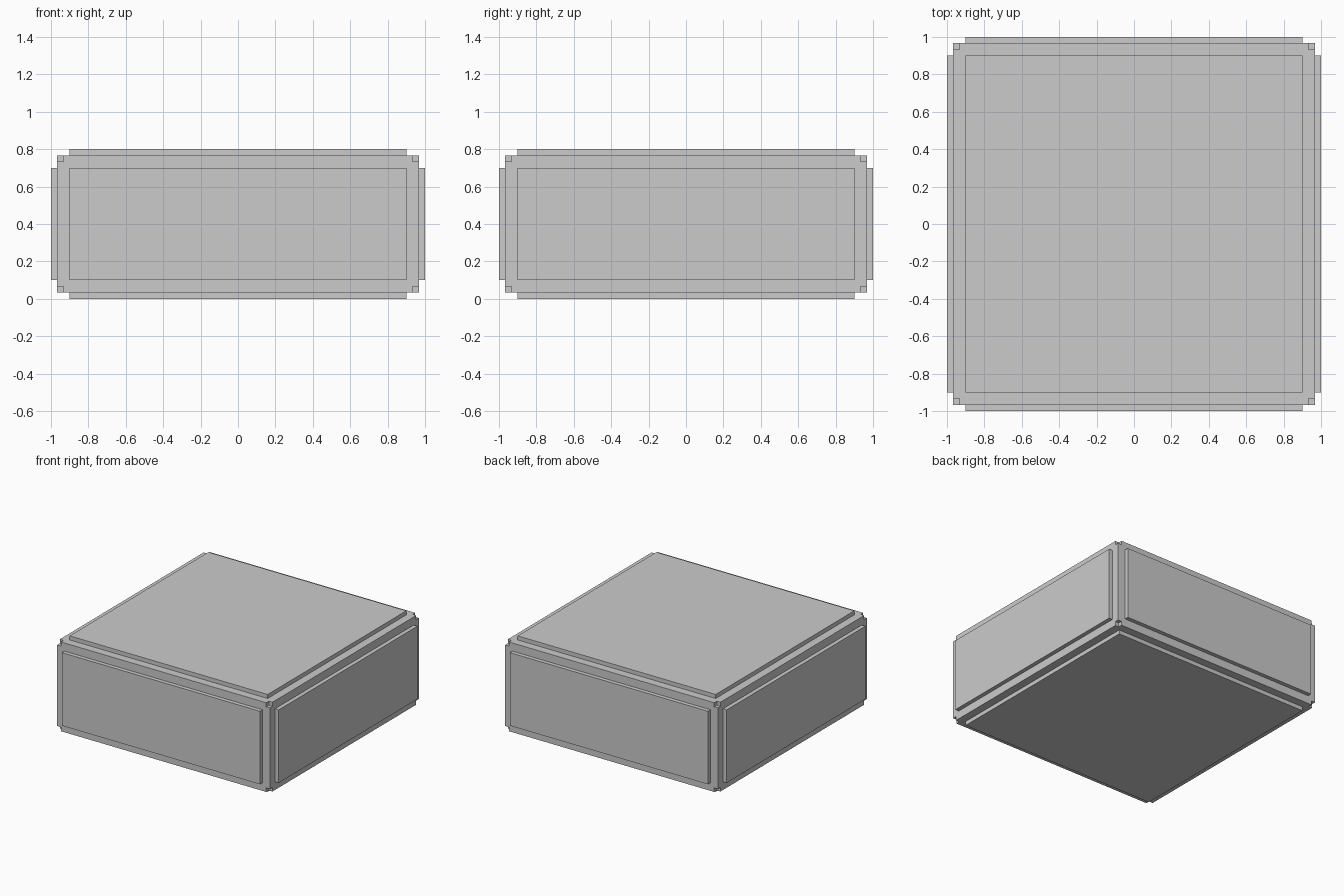
import bpy, bmesh
from mathutils import Vector

if "Cube" in bpy.data.objects:
    bpy.data.objects.remove(bpy.data.objects["Cube"])

HALF = Vector((1.0, 1.0, 0.4))
STEP = 0.1 / 3          # height and width of one stair step on the edges

# Each box is given by how many steps it is pulled in along x, y, z:
# three slabs form the raised panels, three form the stepped edge frame
BOXES = [(0, 3, 3), (3, 0, 3), (3, 3, 0),
         (1, 1, 2), (1, 2, 1), (2, 1, 1)]


def grid_lines(half):
    outer = [half - i * STEP for i in range(4)]
    return [-v for v in outer] + outer[::-1]


lines = [grid_lines(h) for h in HALF]


def filled(cell):
    if min(cell) < 0 or max(cell) > 6:
        return False
    depth = [min(c, 6 - c) for c in cell]
    return any(all(d >= inset for d, inset in zip(depth, box)) for box in BOXES)


# Outer skin of the union of the boxes
bm = bmesh.new()
for i in range(7):
    for j in range(7):
        for k in range(7):
            cell = (i, j, k)
            if not filled(cell):
                continue
            for axis in range(3):
                u, v = (axis + 1) % 3, (axis + 2) % 3
                for side in (0, 1):
                    near = list(cell)
                    near[axis] += 2 * side - 1
                    if filled(near):
                        continue
                    quad = []
                    for du, dv in ((0, 0), (1, 0), (1, 1), (0, 1)):
                        n = list(cell)
                        n[axis] += side
                        n[u] += du
                        n[v] += dv
                        quad.append(bm.verts.new([lines[a][n[a]] for a in range(3)]))
                    bm.faces.new(quad if side else quad[::-1])

# Weld and merge the flat areas into clean panels
bmesh.ops.remove_doubles(bm, verts=bm.verts[:], dist=1e-4)
bmesh.ops.dissolve_limit(bm, angle_limit=0.01, verts=bm.verts[:], edges=bm.edges[:])
bmesh.ops.recalc_face_normals(bm, faces=bm.faces[:])

mesh = bpy.data.meshes.new("panelled_block")
bm.to_mesh(mesh)
bm.free()
block = bpy.data.objects.new("panelled_block", mesh)
block.location.z = HALF.z
bpy.context.collection.objects.link(block)
